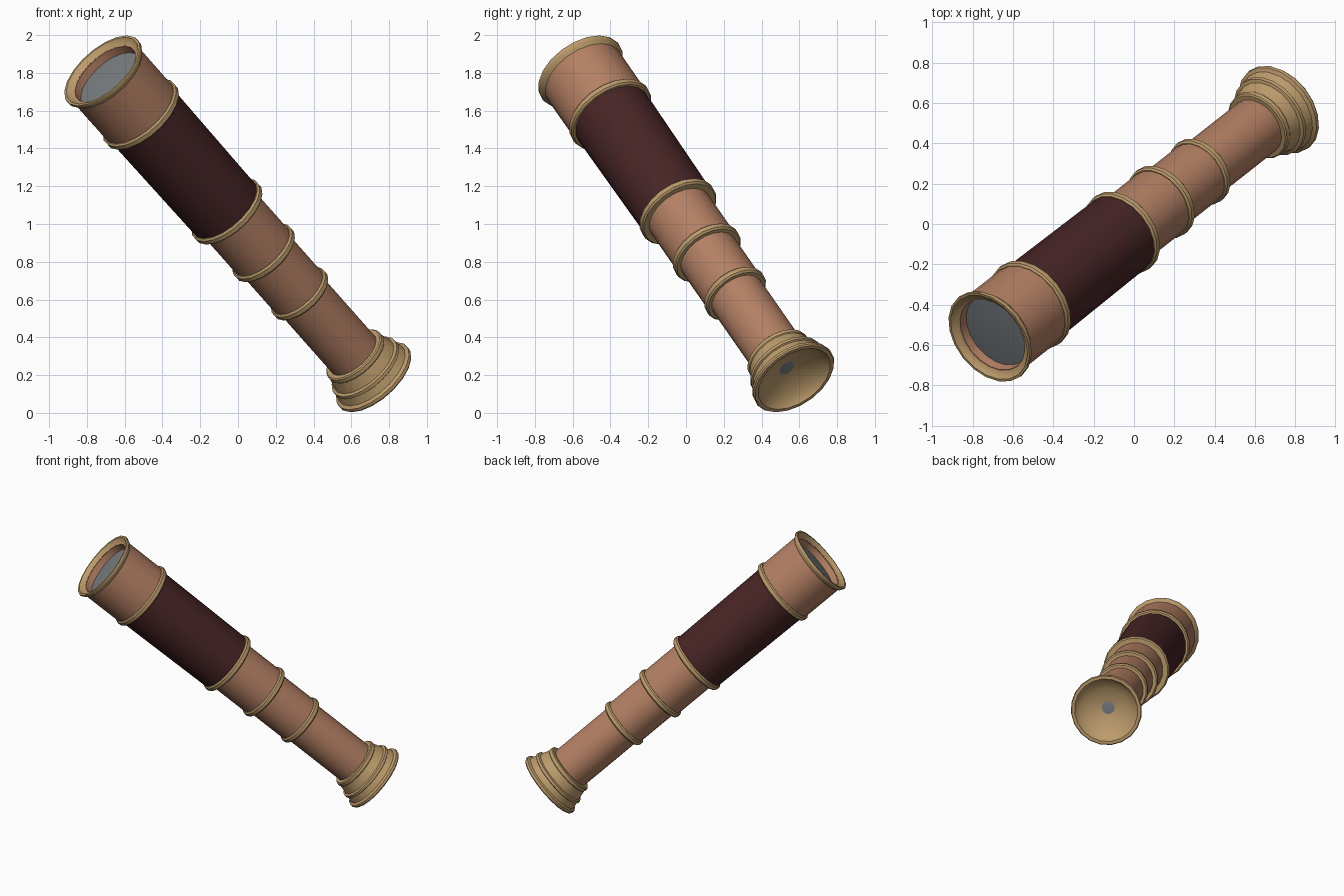
import bpy, bmesh, math
from mathutils import Vector, Matrix

if "Cube" in bpy.data.objects:
    bpy.data.objects.remove(bpy.data.objects["Cube"])

SIDES = 20
BASE = Vector((0.726, 0.574, 0.18))            # centre of the eyepiece rim
AXIS = Vector((-1.444, -1.135, 1.631))         # runs to the objective rim
PLACE = Matrix.Translation(BASE) @ AXIS.to_track_quat('Z', 'Y').to_matrix().to_4x4()


def material(name, rgb):
    m = bpy.data.materials.new(name)
    m.diffuse_color = (*rgb, 1)
    m.use_nodes = True
    m.node_tree.nodes["Principled BSDF"].inputs["Base Color"].default_value = m.diffuse_color
    return m


copper = material("copper", (0.456, 0.216, 0.127))
brass = material("brass", (0.503, 0.328, 0.15))
leather = material("dark_leather", (0.065, 0.018, 0.019))
glass = material("grey_glass", (0.188, 0.205, 0.216))


def lathe(name, profile, mat, closed=False):
    """Spin (distance along axis, radius) points; outside runs upwards."""
    bm = bmesh.new()
    rings = []
    for t, r in profile:
        rings.append([bm.verts.new((r * math.cos(a), r * math.sin(a), t))
                      for a in (2 * math.pi * k / SIDES for k in range(SIDES))])
    pairs = list(zip(rings, rings[1:]))
    if closed:
        pairs.append((rings[-1], rings[0]))
    for lo, hi in pairs:
        for k in range(SIDES):
            n = (k + 1) % SIDES
            bm.faces.new((lo[k], lo[n], hi[n], hi[k]))
    bmesh.ops.remove_doubles(bm, verts=bm.verts, dist=1e-5)
    me = bpy.data.meshes.new(name)
    bm.to_mesh(me)
    bm.free()
    me.materials.append(mat)
    ob = bpy.data.objects.new(name, me)
    ob.matrix_world = PLACE
    bpy.context.collection.objects.link(ob)
    bpy.ops.object.select_all(action='DESELECT')
    ob.select_set(True)
    bpy.context.view_layer.objects.active = ob
    bpy.ops.object.shade_smooth_by_angle(angle=math.radians(35))
    return ob


def collar(name, t, r, inner, w=0.042):
    """Brass band with bevelled edges."""
    h, b = w / 2, 0.009
    lathe(name, [(t - h, inner), (t - h, r - b), (t - h + b, r), (t + h - b, r),
                 (t + h, r - b), (t + h, inner)], brass, closed=True)


# Telescoping tubes
lathe("small_tube", [(0.12, 0.151), (0.69, 0.151)], copper)
lathe("middle_tube", [(0.67, 0.166), (1.01, 0.166)], copper)
lathe("large_tube", [(1.00, 0.183), (1.34, 0.183)], copper)
lathe("leather_grip", [(1.33, 0.211), (2.12, 0.219)], leather)

# Objective housing: outer wall, then back down the inside
lathe("objective_housing", [(2.10, 0.228), (2.43, 0.229), (2.43, 0.198), (2.37, 0.192)], copper)

# Collars where the tubes meet
for name, t, r, inner in [("small_collar", 0.68, 0.179, 0.14),
                          ("middle_collar", 1.005, 0.197, 0.155),
                          ("grip_lower_collar", 1.335, 0.224, 0.175),
                          ("grip_upper_collar", 2.11, 0.241, 0.205)]:
    collar(name, t, r, inner)

# Flared objective rim
lathe("objective_rim", [(2.412, 0.226), (2.435, 0.246), (2.448, 0.251), (2.458, 0.249),
                        (2.458, 0.236), (2.440, 0.222), (2.432, 0.203)], brass, closed=True)
lathe("objective_lens", [(2.385, 0.196), (2.392, 0.1), (2.394, 0)], glass)

# Eyepiece: stepped bell outside, dished cup inside
lathe("eyepiece", [(0.088, 0.04), (0.08, 0.08), (0.06, 0.14), (0.035, 0.185), (0.008, 0.212),
                   (0, 0.216), (0, 0.236), (0.008, 0.242), (0.024, 0.24), (0.034, 0.222),
                   (0.075, 0.208), (0.08, 0.216), (0.098, 0.214), (0.104, 0.198),
                   (0.165, 0.18), (0.17, 0.183), (0.192, 0.181), (0.198, 0.174),
                   (0.198, 0.148)], brass)
lathe("eyepiece_lens", [(0.083, 0), (0.087, 0.044)], glass)
